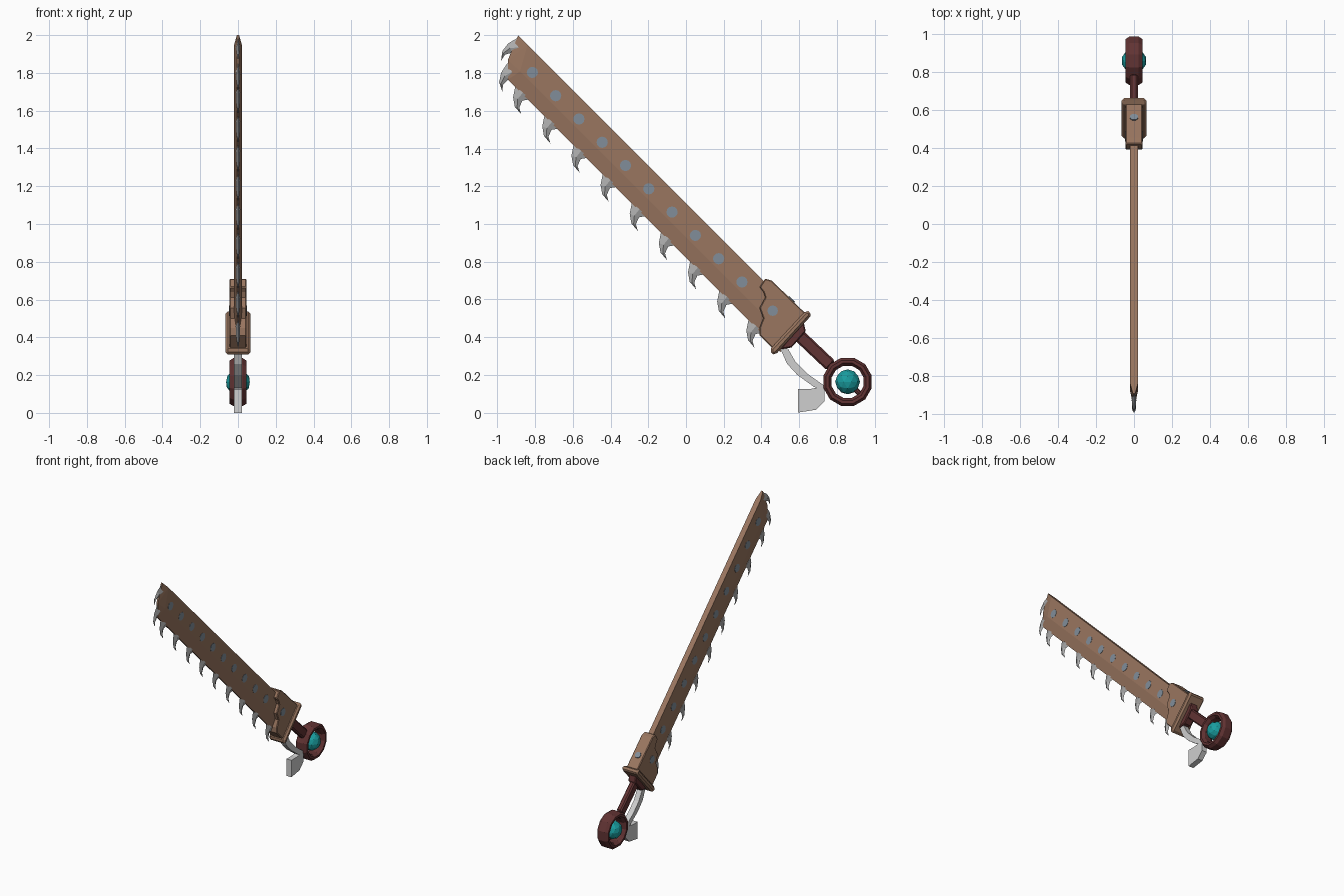
import bpy, bmesh, math
from mathutils import Vector, Matrix

if "Cube" in bpy.data.objects:
    bpy.data.objects.remove(bpy.data.objects["Cube"])


def material(name, rgb):
    m = bpy.data.materials.new(name)
    m.use_nodes = True
    m.diffuse_color = (*rgb, 1)
    m.node_tree.nodes["Principled BSDF"].inputs["Base Color"].default_value = (*rgb, 1)
    return m


BRONZE = material("bronze brown", (0.32, 0.18, 0.115))
OXBLOOD = material("dark red", (0.12, 0.033, 0.033))
STEEL = material("tooth steel", (0.42, 0.42, 0.42))
PALE = material("pale steel", (0.62, 0.62, 0.62))
RIVET = material("blue grey", (0.22, 0.27, 0.32))
TEAL = material("teal crystal", (0.01, 0.34, 0.35))


def finish(name, bm, mat, bevel=0):
    bmesh.ops.recalc_face_normals(bm, faces=bm.faces)
    me = bpy.data.meshes.new(name)
    bm.to_mesh(me)
    bm.free()
    me.materials.append(mat)
    ob = bpy.data.objects.new(name, me)
    bpy.context.collection.objects.link(ob)
    if bevel:
        mod = ob.modifiers.new("bevel", "BEVEL")
        mod.width = bevel
        mod.segments = 1
        mod.limit_method = "ANGLE"
        mod.angle_limit = math.radians(50)
    return ob


def prism(name, outline, half, mat, bevel=0):
    """Side outline (y, z) given thickness across x."""
    bm = bmesh.new()
    face = bm.faces.new([bm.verts.new((-half, y, z)) for y, z in outline])
    new = bmesh.ops.extrude_face_region(bm, geom=[face])["geom"]
    verts = [v for v in new if isinstance(v, bmesh.types.BMVert)]
    bmesh.ops.translate(bm, verts=verts, vec=(2 * half, 0, 0))
    return finish(name, bm, mat, bevel)


def disc(name, centre, axis, radius, depth, mat, sides=12):
    bm = bmesh.new()
    turn = Vector((0, 0, 1)).rotation_difference(Vector(axis)).to_matrix().to_4x4()
    bmesh.ops.create_cone(bm, cap_ends=True, segments=sides, radius1=radius, radius2=radius,
                          depth=depth, matrix=Matrix.Translation(centre) @ turn)
    return finish(name, bm, mat)


# Blade: flat body with a square spine, ground edge and ground tip
bm = bmesh.new()
thick = [(-0.84, 1.95), (0.6, 0.51), (0.5, 0.43), (-0.88, 1.81)]
thin = [(-0.89, 2.0), (-0.945, 1.87), (-0.945, 1.765), (0.5, 0.32)]
for outline, half in ((thick, 0.02), (thin, 0.006)):
    for y, z in outline:
        for side in (-1, 1):
            bm.verts.new((side * half, y, z))
bmesh.ops.convex_hull(bm, input=bm.verts)
bmesh.ops.dissolve_limit(bm, angle_limit=0.02, verts=bm.verts, edges=bm.edges)
finish("blade", bm, BRONZE)

# Hooked teeth: diamond sections between a front and a back edge, narrowing to a point
SECTIONS = [((-0.025, 0.15), (0.055, 0.08), 0.012),
            ((-0.037, 0.09), (0.012, 0.072), 0.011),
            ((-0.028, 0.04), (-0.004, 0.036), 0.008)]


def tooth(name, tip, degrees):
    a = -math.radians(degrees)
    c, s = math.cos(a), math.sin(a)

    bm = bmesh.new()

    def place(x, y, z):
        return bm.verts.new((x, tip[0] + c * y - s * z, tip[1] + s * y + c * z))

    rings = []
    for front, back, half in SECTIONS:
        y, z = (front[0] + back[0]) / 2, (front[1] + back[1]) / 2
        rings.append([place(0, *front), place(half, y, z), place(0, *back), place(-half, y, z)])
    point = place(0, 0.006, 0)
    bm.faces.new(rings[0])
    for i in range(4):
        j = (i + 1) % 4
        for lower, upper in zip(rings, rings[1:]):
            bm.faces.new((lower[i], lower[j], upper[j], upper[i]))
        bm.faces.new((rings[-1][i], rings[-1][j], point))
    finish(name, bm, STEEL)


tooth("tip_tooth", (-0.985, 1.87), 48)
tooth("corner_tooth", (-0.98, 1.705), 22)
for i in range(9):
    tooth(f"edge_tooth_{i + 1}", (-0.88 + 0.1546 * i, 1.582 - 0.1547 * i), 0)

# Rivets run right through the blade
for i in range(10):
    disc(f"blade_rivet_{i + 1}", (0, -0.815 + 0.1235 * i, 1.804 - 0.1235 * i),
         (1, 0, 0), 0.03, 0.043, RIVET)

# Guard sleeve with a wavy front edge, its rivets and the collar
prism("guard", [(0.42, 0.71), (0.455, 0.70), (0.645, 0.515), (0.465, 0.335), (0.39, 0.41),
                (0.39, 0.45), (0.41, 0.50), (0.39, 0.555), (0.42, 0.61), (0.41, 0.64),
                (0.39, 0.665)], 0.045, BRONZE, 0.005)
disc("guard_side_rivet", (0, 0.46, 0.54), (1, 0, 0), 0.028, 0.094, RIVET)
disc("guard_top_rivet", (0, 0.56, 0.60), (0, 1, 1), 0.022, 0.008, RIVET)
prism("collar", [(0.635, 0.54), (0.662, 0.535), (0.66, 0.51), (0.475, 0.307),
                 (0.45, 0.31), (0.45, 0.34)], 0.065, BRONZE, 0.012)

# Handle
prism("ferrule", [(0.62, 0.50), (0.635, 0.43), (0.56, 0.345), (0.50, 0.335)],
      0.03, OXBLOOD, 0.006)
prism("grip", [(0.60, 0.455), (0.79, 0.275), (0.745, 0.225), (0.56, 0.40)],
      0.02, OXBLOOD, 0.009)

# Pommel ring: chamfered section swept round twelve sides
CENTRE = Vector((0, 0.857, 0.163))
bm = bmesh.new()
section = [(0.024, 0.132), (0.045, 0.118), (0.045, 0.102), (0.024, 0.088)]
section += [(-x, r) for x, r in reversed(section)]
loops = []
for k in range(12):
    a = 2 * math.pi * (k + 0.5) / 12
    loops.append([bm.verts.new(CENTRE + Vector((x, r * math.cos(a), r * math.sin(a))))
                  for x, r in section])
for k in range(12):
    here, there = loops[k], loops[(k + 1) % 12]
    for i in range(8):
        j = (i + 1) % 8
        bm.faces.new((here[i], here[j], there[j], there[i]))
finish("pommel_ring", bm, OXBLOOD)

# Faceted crystal held on a pin
bm = bmesh.new()
bmesh.ops.create_icosphere(bm, subdivisions=2, radius=0.066,
                           matrix=Matrix.Translation(CENTRE))
finish("crystal", bm, TEAL)
disc("crystal_pin", CENTRE + Vector((0, 0.055, -0.055)), (0, 1, -1), 0.014, 0.06, OXBLOOD, 8)

# Curved finger guard ending in a heavy block
prism("finger_guard", [(0.50, 0.34), (0.535, 0.26), (0.59, 0.20), (0.68, 0.135), (0.735, 0.12),
                       (0.73, 0.145), (0.645, 0.205), (0.58, 0.27), (0.54, 0.34)],
      0.02, PALE)
prism("finger_block", [(0.595, 0.125), (0.66, 0.125), (0.735, 0.14), (0.735, 0.06),
                       (0.69, 0.015), (0.595, 0.0)], 0.02, PALE)
